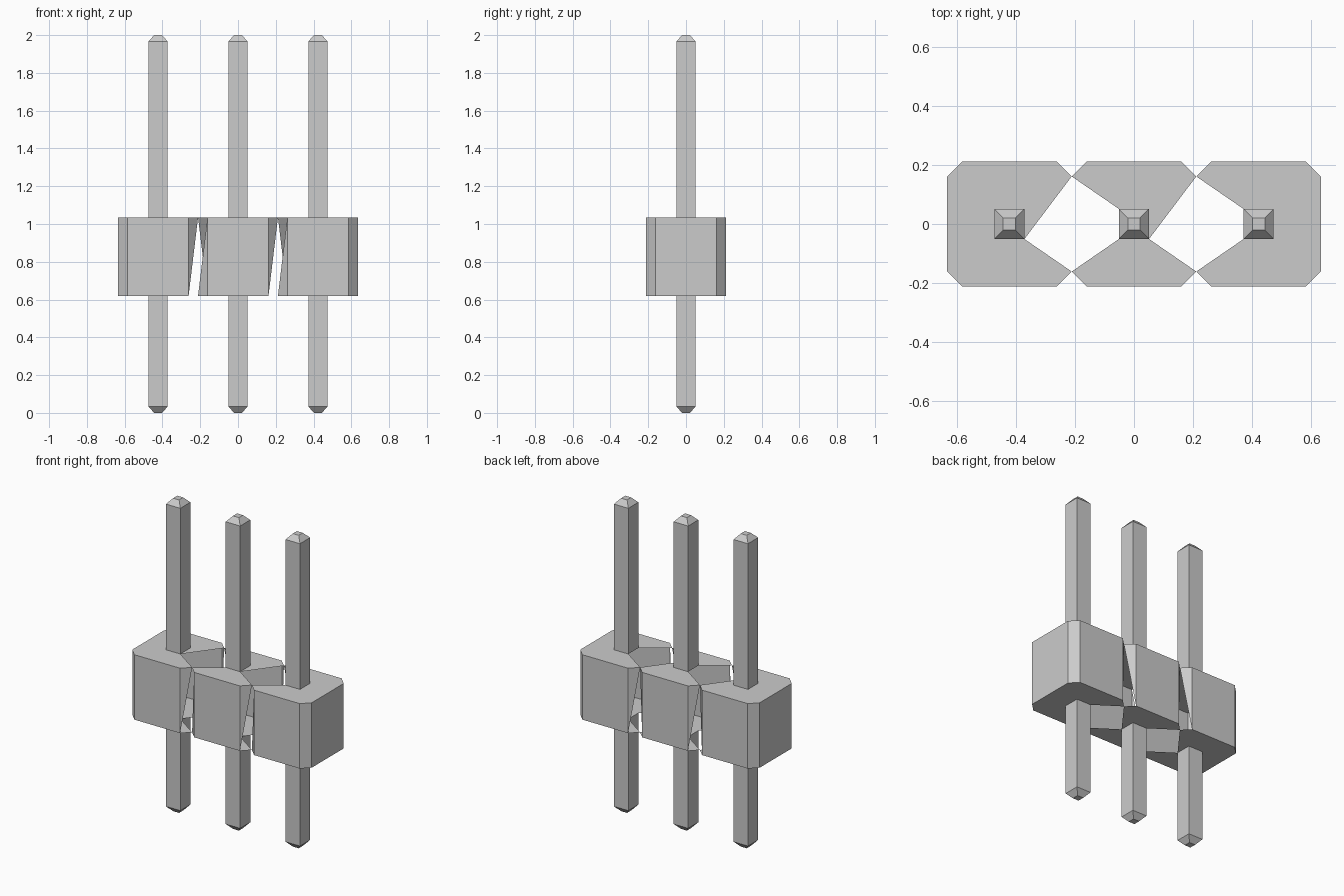
import bpy
import bmesh

old = bpy.data.objects.get("Cube")
if old:
    bpy.data.objects.remove(old, do_unlink=True)

PITCH = 0.423           # spacing of the pins
HALF = PITCH / 2        # half width of one block
CUT = 0.05              # corner chamfer
PIN = 0.051             # half width of a pin
TIP, TIP_H = 0.021, 0.034
LOW, HIGH = 0.62, 1.035  # block bottom and top

grey = bpy.data.materials.new("light grey")
grey.use_nodes = True
colour = (0.6, 0.6, 0.6, 1)
grey.diffuse_color = colour
grey.node_tree.nodes["Principled BSDF"].inputs["Base Color"].default_value = colour


def make_object(name, faces, x):
    """Join a list of faces, given as corner points, into one flat-shaded object."""
    bm = bmesh.new()
    for points in faces:
        bm.faces.new([bm.verts.new(p) for p in points])
    bmesh.ops.remove_doubles(bm, verts=bm.verts, dist=0.0005)
    mesh = bpy.data.meshes.new(name)
    bm.to_mesh(mesh)
    bm.free()
    mesh.materials.append(grey)
    obj = bpy.data.objects.new(name, mesh)
    obj.location.x = x
    bpy.context.collection.objects.link(obj)


def block(name, x, open_left, open_right):
    """Hollow chamfered housing; open sides have recessed plates and half chamfers."""
    inner = HALF - CUT
    faces = []

    # Top and bottom plates, cut back to the pin on open sides
    right = [(HALF, -inner)] + ([(PIN, -PIN)] if open_right else []) + [(HALF, inner)]
    left = [(-HALF, inner)] + ([(-PIN, PIN), (-PIN, -PIN)] if open_left else []) + [(-HALF, -inner)]
    plate = [(-inner, -HALF), (inner, -HALF)] + right + [(inner, HALF), (-inner, HALF)] + left
    faces.append([(px, py, HIGH) for px, py in plate])
    faces.append([(px, py, LOW) for px, py in reversed(plate)])

    def wall(a, b):
        faces.append([(*a, LOW), (*b, LOW), (*b, HIGH), (*a, HIGH)])

    # Front and back walls
    wall((-inner, -HALF), (inner, -HALF))
    wall((inner, HALF), (-inner, HALF))

    # End walls and corner chamfers
    for side, is_open in ((-1, open_left), (1, open_right)):
        if not is_open:
            ends = [(side * HALF, -side * inner), (side * HALF, side * inner)]
            wall(*ends)
        for back in (-1, 1):
            mid, outer = (side * HALF, back * inner), (side * inner, back * HALF)
            a, b = (mid, outer) if side * back > 0 else (outer, mid)
            if not is_open:
                wall(a, b)
                continue
            if side < 0 and back < 0:
                tri = [(*mid, LOW), (*outer, HIGH), (*outer, LOW)]
            else:
                tri = [(*outer, LOW), (*mid, HIGH), (*outer, HIGH)]
            # Keep the winding facing outwards
            flip = (side * back > 0) != (side < 0 and back < 0)
            faces.append(tri if flip else tri[::-1])
    make_object(name, faces, x)


def pin_part(name, x, root, end):
    """Square pin from the housing to a tapered tip."""
    up = 1 if end > root else -1
    rings = []
    for z, r in ((root, PIN), (end - up * TIP_H, PIN), (end, TIP)):
        rings.append([(-r, -r, z), (r, -r, z), (r, r, z), (-r, r, z)][::up])
    faces = [rings[-1]]
    for a, b in zip(rings, rings[1:]):
        for i in range(4):
            j = (i + 1) % 4
            faces.append([a[i], a[j], b[j], b[i]])
    make_object(name, faces, x)


for i, label in enumerate(("right", "middle", "left")):
    x = (i - 1) * PITCH
    block(label + "_block", x, i > 0, i < 2)
    pin_part(label + "_upper_pin", x, HIGH, 2)
    pin_part(label + "_lower_pin", x, LOW, 0)
